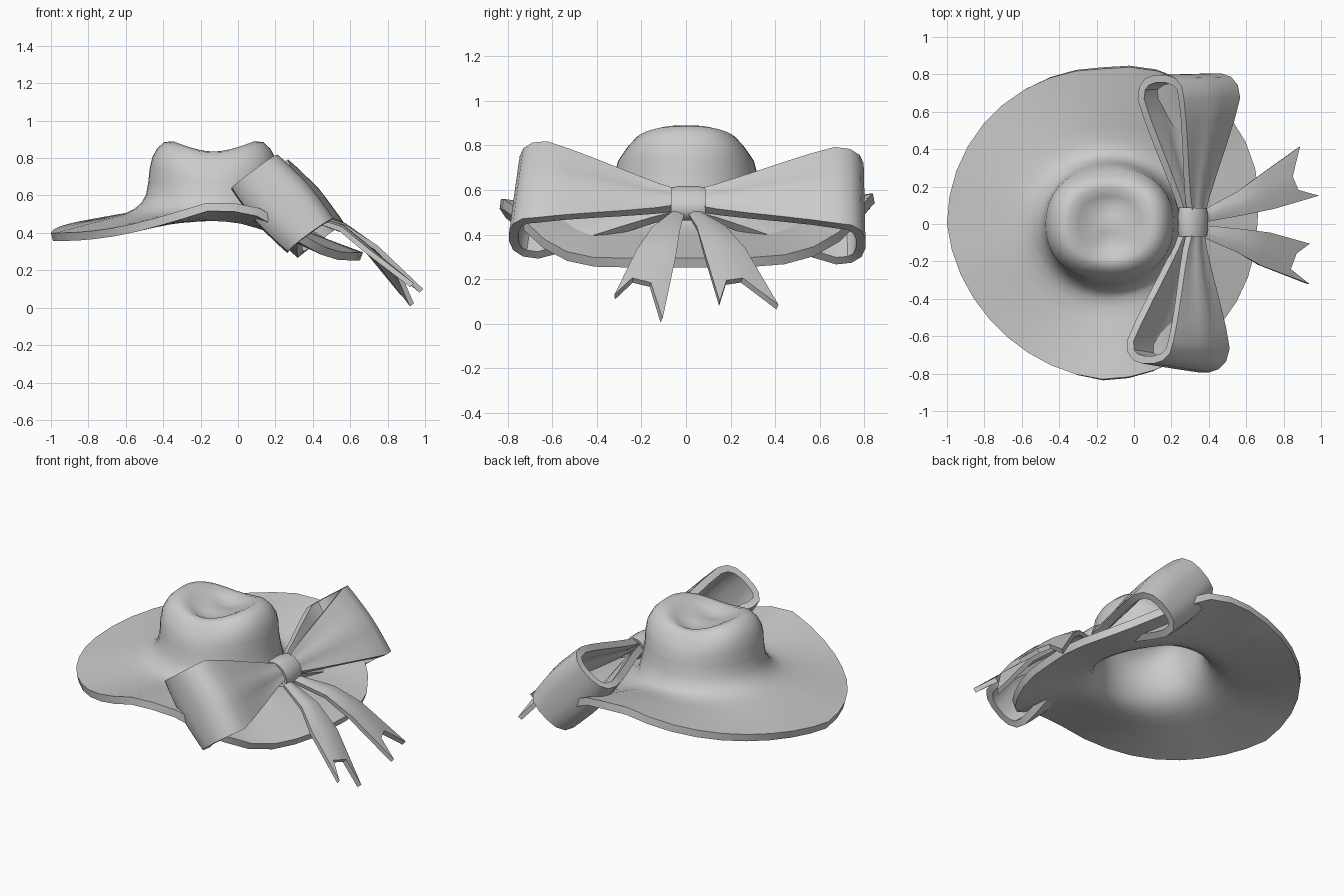
import bpy, bmesh
from math import sin, cos, pi
from mathutils import Vector

if "Cube" in bpy.data.objects:
    bpy.data.objects.remove(bpy.data.objects["Cube"])

GREY = (0.6, 0.6, 0.6, 1)
grey = bpy.data.materials.new("light grey felt")
grey.use_nodes = True
grey.diffuse_color = GREY
grey.node_tree.nodes["Principled BSDF"].inputs["Base Color"].default_value = GREY


def sheet(name, rows, thickness, offset=0.0, closed=False, angle=35):
    """Skin rows of points, thicken the sheet and shade it."""
    bm = bmesh.new()
    grid = [[bm.verts.new(p) for p in row] for row in rows]
    count = len(rows[0])
    for a, b in zip(grid, grid[1:]):
        for j in range(count if closed else count - 1):
            k = (j + 1) % count
            bm.faces.new((a[j], a[k], b[k], b[j]))
    bmesh.ops.remove_doubles(bm, verts=bm.verts, dist=0.0005)
    mesh = bpy.data.meshes.new(name)
    bm.to_mesh(mesh)
    bm.free()
    mesh.materials.append(grey)
    obj = bpy.data.objects.new(name, mesh)
    bpy.context.collection.objects.link(obj)
    bpy.ops.object.select_all(action='DESELECT')
    obj.select_set(True)
    bpy.context.view_layer.objects.active = obj
    mod = obj.modifiers.new("thickness", 'SOLIDIFY')
    mod.thickness = thickness
    mod.offset = offset
    bpy.ops.object.modifier_apply(modifier=mod.name)
    bpy.ops.object.shade_smooth_by_angle(angle=angle * pi / 180)


def smoothstep(t):
    t = min(max(t, 0), 1)
    return t * t * (3 - 2 * t)


# Hat: brim that curls up at the sides and droops toward the bow, then the crown
SEGMENTS = 36
BRIM = [(0.83, 0), (0.74, 0), (0.64, 0), (0.54, 0), (0.47, 0), (0.42, 0.012), (0.385, 0.035)]
CROWN = [(0.362, 0.605), (0.35, 0.67), (0.343, 0.74), (0.328, 0.805), (0.303, 0.85),
         (0.265, 0.885), (0.22, 0.89), (0.17, 0.862), (0.12, 0.83), (0.06, 0.812), (0, 0.81)]


def brim_point(r, lift, a):
    c, s = cos(a), sin(a)
    twist = sin(2 * a)
    rim = 0.56 + 0.025 * max(0, s) ** 2
    if c < 0:
        rim += 0.05 * max(0, -twist if s > 0 else twist * 0) - 0.16 * sin(-c * pi / 2)
        stretch = -0.05 * max(0, twist)
    else:
        start = 0.23 if s > 0 else 0.2
        rim -= 0.265 * smoothstep((c - start) / 0.71)
        stretch = 0.075 * max(0, twist)
    t = (r - 0.37) / 0.46
    z = (0.495 - 0.035 * c) * (1 - t) + rim * t + lift
    r *= 1 + stretch * t
    return (-0.13 - 0.04 * t + r * c, r * s * (0.95 + 0.05 * t), z)


def crown_point(r, z, a):
    top = smoothstep((z - 0.6) / 0.25)
    dip = 0.055 * abs(sin(a)) ** 3 * smoothstep((z - 0.7) / 0.15) * smoothstep(r / 0.2)
    r *= 1 + 0.06 * top * sin(2 * a) ** 2
    return (-0.13 + r * cos(a), r * sin(a) * (0.93 - 0.07 * top), z - dip)


angles = [2 * pi * i / SEGMENTS for i in range(SEGMENTS)]
hat_rows = [[brim_point(r, z, a) for a in angles] for r, z in BRIM]
hat_rows += [[crown_point(r, z, a) for a in angles] for r, z in CROWN]
sheet("hat", hat_rows, 0.045, offset=-1, closed=True, angle=60)

# Bow axes: ribbon width runs down the brim, loop depth stands off it
WIDE = Vector((0.66, 0, -0.75))
DEEP = Vector((0.81, 0, 0.59))
KNOT = Vector((0.315, 0, 0.54))

# Bow loops: a teardrop path widening away from the knot
HALF = [(0.03, 0.02), (0.14, 0.03), (0.28, 0.055), (0.42, 0.085), (0.56, 0.115),
        (0.67, 0.132), (0.73, 0.122), (0.765, 0.088), (0.78, 0.035)]
PATH = HALF + [(s, -h) for s, h in reversed(HALF)]


def bow_loop(name, side, reach, skew, end):
    rows = []
    for s, h in PATH:
        t = s / 0.78
        width = 0.035 + 0.19 * min(1, t * 1.17)
        centre = KNOT.lerp(Vector(end), t)
        row = []
        for i in range(9):
            v = i / 4 - 1
            pleat = (0.02 * (1 - v * v) + 0.012 * cos(2 * pi * v) * (1 - t)) * (1 if h > 0 else -1)
            p = centre + WIDE * width * v + DEEP * (h + pleat * min(1, abs(h) * 12))
            p.y = side * s * (reach + skew * v)
            row.append(p)
        rows.append(row)
    sheet(name, rows, 0.042)


bow_loop("right_bow_loop", -1, 0.96, 0.03, (0.225, 0, 0.558))
bow_loop("left_bow_loop", 1, 1.0, 0.005, (0.29, 0, 0.528))

# Knot: a bulged band around the pinched ribbon
knot_rows = []
for y, bulge in [(-0.065, 0.9), (-0.03, 1), (0.05, 1), (0.085, 0.9)]:
    knot_rows.append([KNOT + WIDE * 0.08 * bulge * cos(a) + DEEP * 0.058 * bulge * sin(a)
                      + Vector((0, y, 0)) for a in angles[::2]])
sheet("bow_knot", knot_rows, 0.02, closed=True)


# Ribbon tails: inner and outer edges, ending in a swallowtail notch
def tail(name, edges, end):
    rows = []
    ridge = Vector((0, 0, 0.012))
    for inner, outer in edges:
        a, b = Vector(inner), Vector(outer)
        rows.append([a, a.lerp(b, 0.35) + ridge, a.lerp(b, 0.65) + ridge, b])
    sheet(name, rows + [[Vector(p) for p in end]], 0.028)


tail("left_tail", [((0.35, 0.01, 0.49), (0.35, 0.06, 0.49)),
                   ((0.58, 0.05, 0.425), (0.55, 0.17, 0.43)),
                   ((0.74, 0.08, 0.32), (0.67, 0.26, 0.33))],
     [(0.98, 0.15, 0.09), (0.87, 0.18, 0.185), (0.84, 0.25, 0.195), (0.88, 0.41, 0.075)])
tail("right_tail", [((0.35, -0.01, 0.49), (0.35, -0.06, 0.49)),
                    ((0.57, -0.03, 0.41), (0.55, -0.15, 0.42)),
                    ((0.72, -0.05, 0.29), (0.67, -0.22, 0.32))],
     [(0.93, -0.11, 0.015), (0.86, -0.16, 0.175), (0.83, -0.24, 0.195), (0.93, -0.32, 0.12)])
